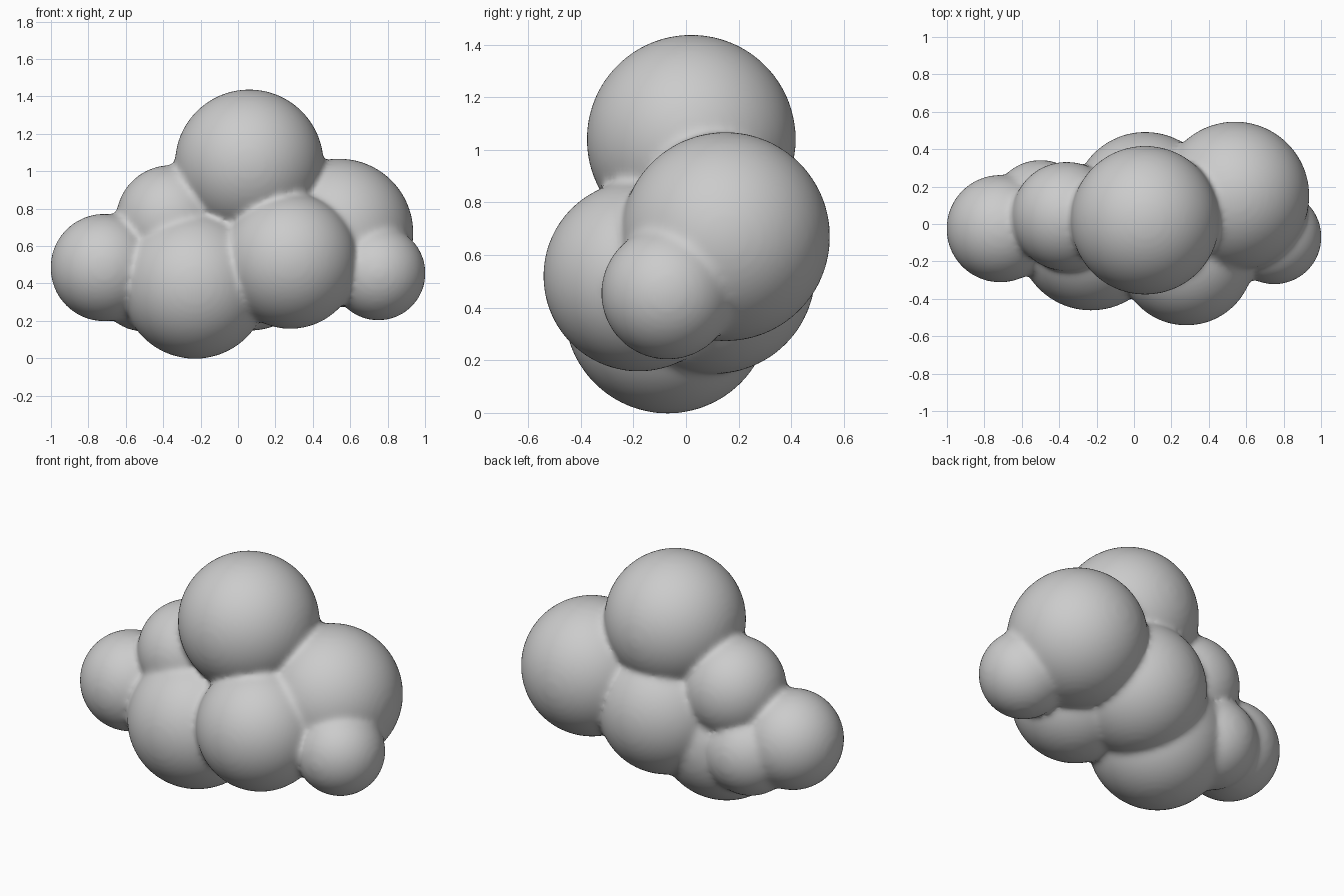
import bpy
import bmesh
from mathutils import Matrix

cube = bpy.data.objects.get("Cube")
if cube:
    bpy.data.objects.remove(cube, do_unlink=True)

# Single pale grey colour
grey = bpy.data.materials.new("pale_grey")
grey.use_nodes = True
colour = (0.6, 0.6, 0.6, 1)
grey.diffuse_color = colour
grey.node_tree.nodes["Principled BSDF"].inputs["Base Color"].default_value = colour

# Puffs of the cloud: x, y, z, radius
puffs = {
    "top": (0.06, 0.02, 1.04, 0.395),
    "left_big": (0.54, 0.15, 0.67, 0.395),
    "left_small": (0.75, -0.07, 0.455, 0.25),
    "front_left": (0.28, -0.18, 0.52, 0.36),
    "front_right": (-0.23, -0.07, 0.39, 0.39),
    "right_end": (-0.715, -0.025, 0.485, 0.285),
    "right_upper": (-0.36, 0.04, 0.74, 0.29),
    "right_back": (-0.5, 0.08, 0.405, 0.26),
    "back_middle": (0.06, 0.105, 0.535, 0.385),
}

bm = bmesh.new()
for x, y, z, radius in puffs.values():
    bmesh.ops.create_icosphere(bm, subdivisions=5, radius=radius + 0.003,
                               matrix=Matrix.Translation((x, y, z)))
mesh = bpy.data.meshes.new("cloud")
bm.to_mesh(mesh)
bm.free()
mesh.materials.append(grey)
cloud = bpy.data.objects.new("cloud", mesh)
bpy.context.collection.objects.link(cloud)

# Fuse the puffs into one skin and soften the creases
remesh = cloud.modifiers.new("fuse", 'REMESH')
remesh.mode = 'VOXEL'
remesh.voxel_size = 0.016
remesh.use_smooth_shade = True
soften = cloud.modifiers.new("soften", 'SMOOTH')
soften.factor = 0.5
soften.iterations = 16
